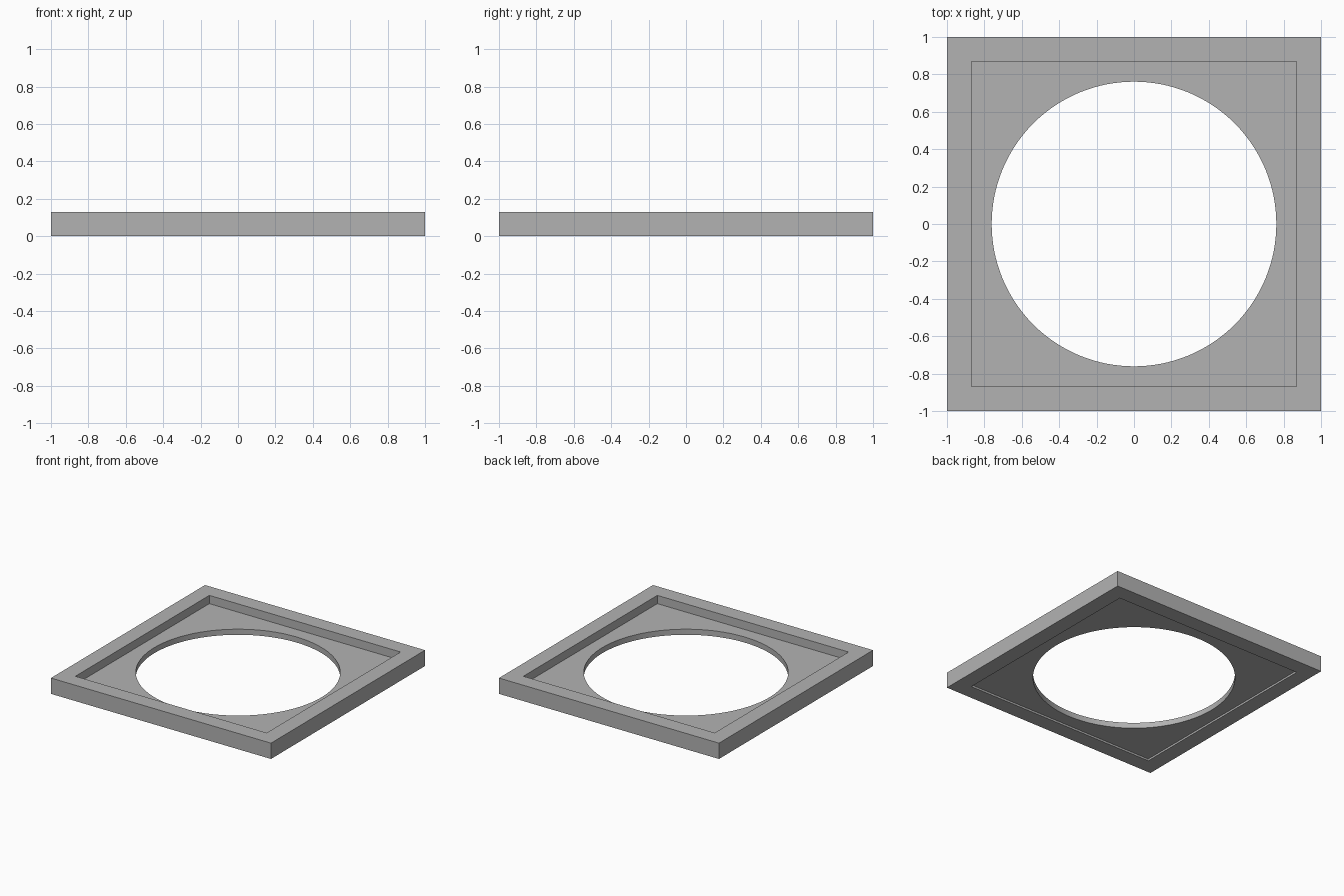
import bpy

cube = bpy.data.objects.get("Cube")
if cube:
    bpy.data.objects.remove(cube, do_unlink=True)

HEIGHT = 0.13
INNER = 1.739          # width of the square recesses
HOLE_RADIUS = 0.761
PANEL_BOTTOM, PANEL_TOP = 0.016, 0.062

# Plain grey material
grey = bpy.data.materials.new("grey")
grey.use_nodes = True
colour = (0.45, 0.45, 0.45, 1)
grey.diffuse_color = colour
grey.node_tree.nodes["Principled BSDF"].inputs["Base Color"].default_value = colour


def box(name, width, z0, z1):
    bpy.ops.mesh.primitive_cube_add(size=1, location=(0, 0, (z0 + z1) / 2))
    ob = bpy.context.object
    ob.name = name
    ob.scale = (width, width, z1 - z0)
    bpy.ops.object.transform_apply(location=True, rotation=False, scale=True)
    ob.data.materials.append(grey)
    return ob


# Square slab that becomes the frame with its inner panel
frame = box("square_frame", 2, 0, HEIGHT)

# Upper recess, shallow lower recess and round opening
upper = box("upper_recess_cutter", INNER, PANEL_TOP, HEIGHT + 0.1)
lower = box("lower_recess_cutter", INNER, -0.1, PANEL_BOTTOM)
bpy.ops.mesh.primitive_cylinder_add(vertices=128, radius=HOLE_RADIUS, depth=1)
opening = bpy.context.object
opening.name = "round_opening_cutter"
opening.data.materials.append(grey)

for cutter in (upper, lower, opening):
    cutter.hide_render = True
    mod = frame.modifiers.new(cutter.name, "BOOLEAN")
    mod.operation = "DIFFERENCE"
    mod.solver = "EXACT"
    mod.object = cutter

# Bake the cuts, then drop the cutters
bpy.ops.object.select_all(action="DESELECT")
frame.select_set(True)
bpy.context.view_layer.objects.active = frame
for mod in list(frame.modifiers):
    bpy.ops.object.modifier_apply(modifier=mod.name)
for cutter in (upper, lower, opening):
    bpy.data.objects.remove(cutter, do_unlink=True)

bpy.ops.object.shade_smooth_by_angle(angle=0.5)
